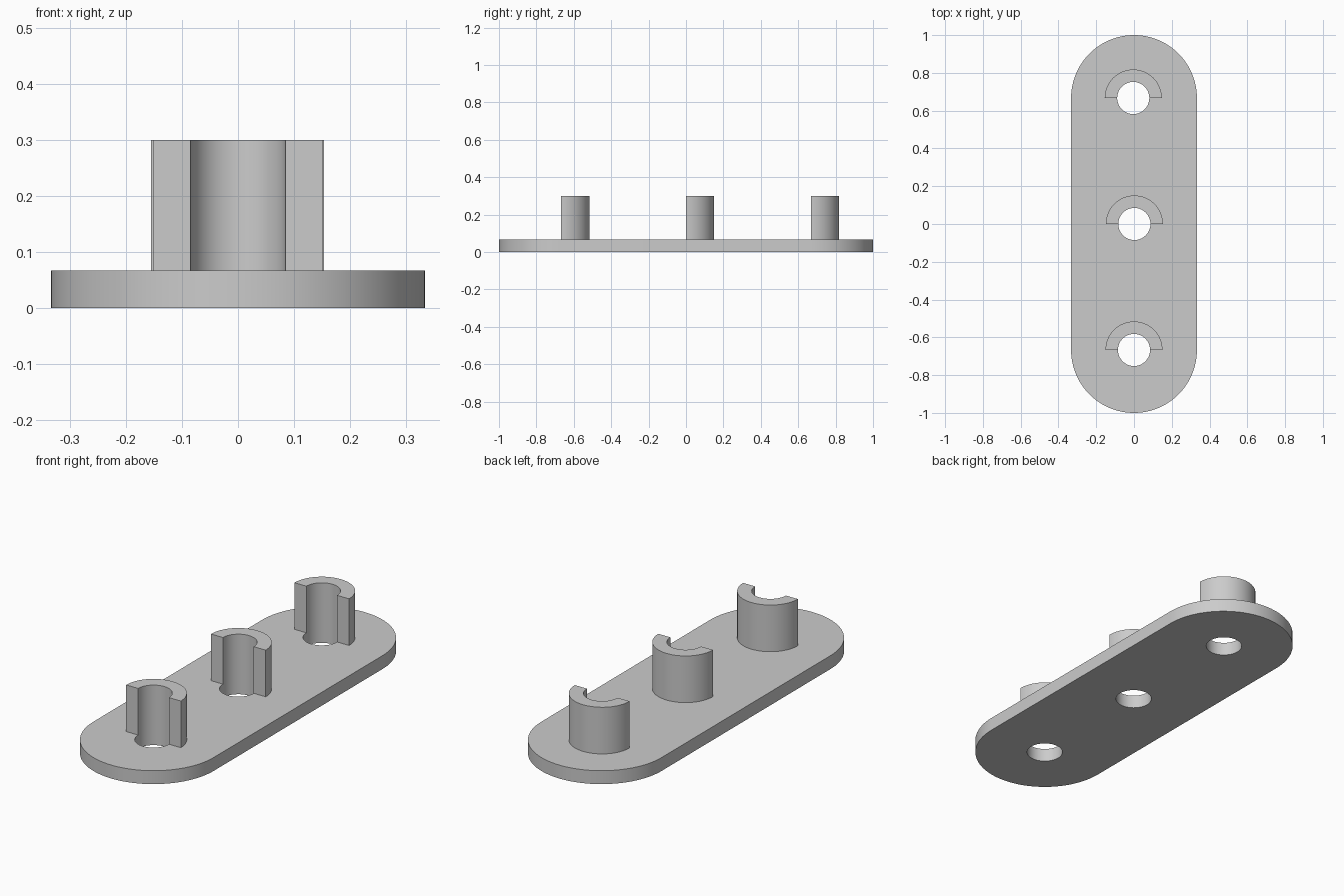
import bpy, bmesh
from math import pi, sin, cos, radians

cube = bpy.data.objects.get("Cube")
if cube:
    bpy.data.objects.remove(cube, do_unlink=True)

PLATE_TOP, WALL_TOP = 0.067, 0.30
END_R, HOLE_R, WALL_R = 0.333, 0.085, 0.151
SPACING = 0.667
STATIONS = {"front": (0, -SPACING), "middle": (0.002, 0), "back": (-0.004, SPACING)}

grey = bpy.data.materials.new("light_grey")
grey.use_nodes = True
grey.diffuse_color = (0.6, 0.6, 0.6, 1)
grey.node_tree.nodes["Principled BSDF"].inputs["Base Color"].default_value = (0.6, 0.6, 0.6, 1)


def arc(cx, cy, r, start, end, steps):
    angles = [start + (end - start) * i / steps for i in range(steps + 1)]
    return [(cx + r * cos(a), cy + r * sin(a)) for a in angles]


def extrude_profile(name, points, z0, z1):
    """Solid prism from a counter-clockwise outline."""
    bm = bmesh.new()
    face = bm.faces.new([bm.verts.new((x, y, z0)) for x, y in points])
    top = bmesh.ops.extrude_face_region(bm, geom=[face])["geom"]
    verts = [g for g in top if isinstance(g, bmesh.types.BMVert)]
    bmesh.ops.translate(bm, vec=(0, 0, z1 - z0), verts=verts)
    bmesh.ops.recalc_face_normals(bm, faces=bm.faces)
    mesh = bpy.data.meshes.new(name)
    bm.to_mesh(mesh)
    bm.free()
    mesh.materials.append(grey)
    obj = bpy.data.objects.new(name, mesh)
    bpy.context.collection.objects.link(obj)
    return obj


def select(obj):
    bpy.ops.object.select_all(action="DESELECT")
    obj.select_set(True)
    bpy.context.view_layer.objects.active = obj


# Rounded base plate
end_y = 1 - END_R
outline = arc(0, end_y, END_R, 0, pi, 48) + arc(0, -end_y, END_R, pi, 2 * pi, 48)
plate = extrude_profile("base_plate", outline, 0, PLATE_TOP)
parts = [plate]

for label, (x, y) in STATIONS.items():
    # Through hole in the plate
    cutter = extrude_profile("hole_cutter", arc(x, y, HOLE_R, 0, 2 * pi, 64)[:-1], -0.1, 0.2)
    cutter.hide_render = True
    select(plate)
    cut = plate.modifiers.new("hole", "BOOLEAN")
    cut.operation, cut.solver, cut.object = "DIFFERENCE", "EXACT", cutter
    bpy.ops.object.modifier_apply(modifier=cut.name)
    bpy.data.objects.remove(cutter, do_unlink=True)

    # Half-round wall behind the hole, open to the front
    ring = arc(x, y, WALL_R, 0, pi, 32) + arc(x, y, HOLE_R, pi, 0, 32)
    parts.append(extrude_profile(label + "_half_round_wall", ring, PLATE_TOP, WALL_TOP))

for part in parts:
    select(part)
    bpy.ops.object.shade_smooth_by_angle(angle=radians(30))
